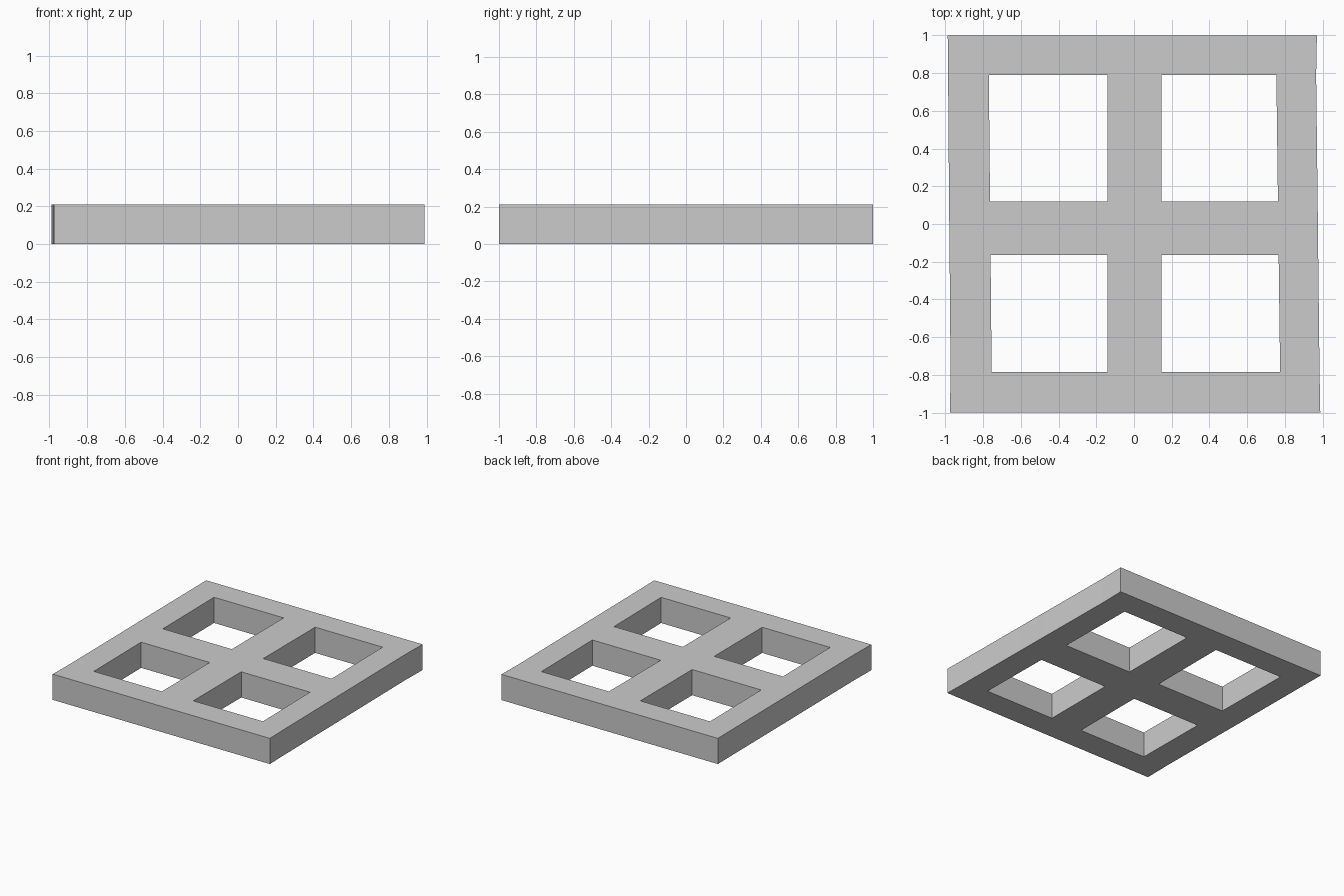
import bpy, bmesh

if "Cube" in bpy.data.objects:
    bpy.data.objects.remove(bpy.data.objects["Cube"])

THICK = 0.21
# Rail edges from front to back
ROWS = [-1.0, -0.785, -0.165, 0.12, 0.79, 1.0]
# Slightly leaning outer edges of the side stiles, one value per row
LEFT = [-0.976, -0.973, -0.978, -0.981, -0.986, -0.988]
RIGHT = [0.988, 0.984, 0.977, 0.974, 0.966, 0.970]


def lean(y, front, back):
    """x of a leaning inner edge at depth y, given its window-corner values."""
    return front + (back - front) * (y + 0.785) / 1.575


bm = bmesh.new()

# Grid of points on the underside
grid = []
for y, left, right in zip(ROWS, LEFT, RIGHT):
    xs = [left, lean(y, -0.755, -0.77), -0.14, 0.145,
          lean(y, 0.775, 0.755), right]
    grid.append([bm.verts.new((x, y, 0)) for x in xs])

# Rails and stiles, leaving the four windows open
for j in range(5):
    for i in range(5):
        if i in (1, 3) and j in (1, 3):
            continue
        bm.faces.new((grid[j][i], grid[j][i + 1],
                      grid[j + 1][i + 1], grid[j + 1][i]))

# Thicken into a solid slab
ext = bmesh.ops.extrude_face_region(bm, geom=bm.faces[:], use_keep_orig=True)
top = [g for g in ext["geom"] if isinstance(g, bmesh.types.BMVert)]
bmesh.ops.translate(bm, verts=top, vec=(0, 0, THICK))
bmesh.ops.recalc_face_normals(bm, faces=bm.faces[:])

mesh = bpy.data.meshes.new("window_frame")
bm.to_mesh(mesh)
bm.free()
bpy.context.collection.objects.link(bpy.data.objects.new("window_frame", mesh))
